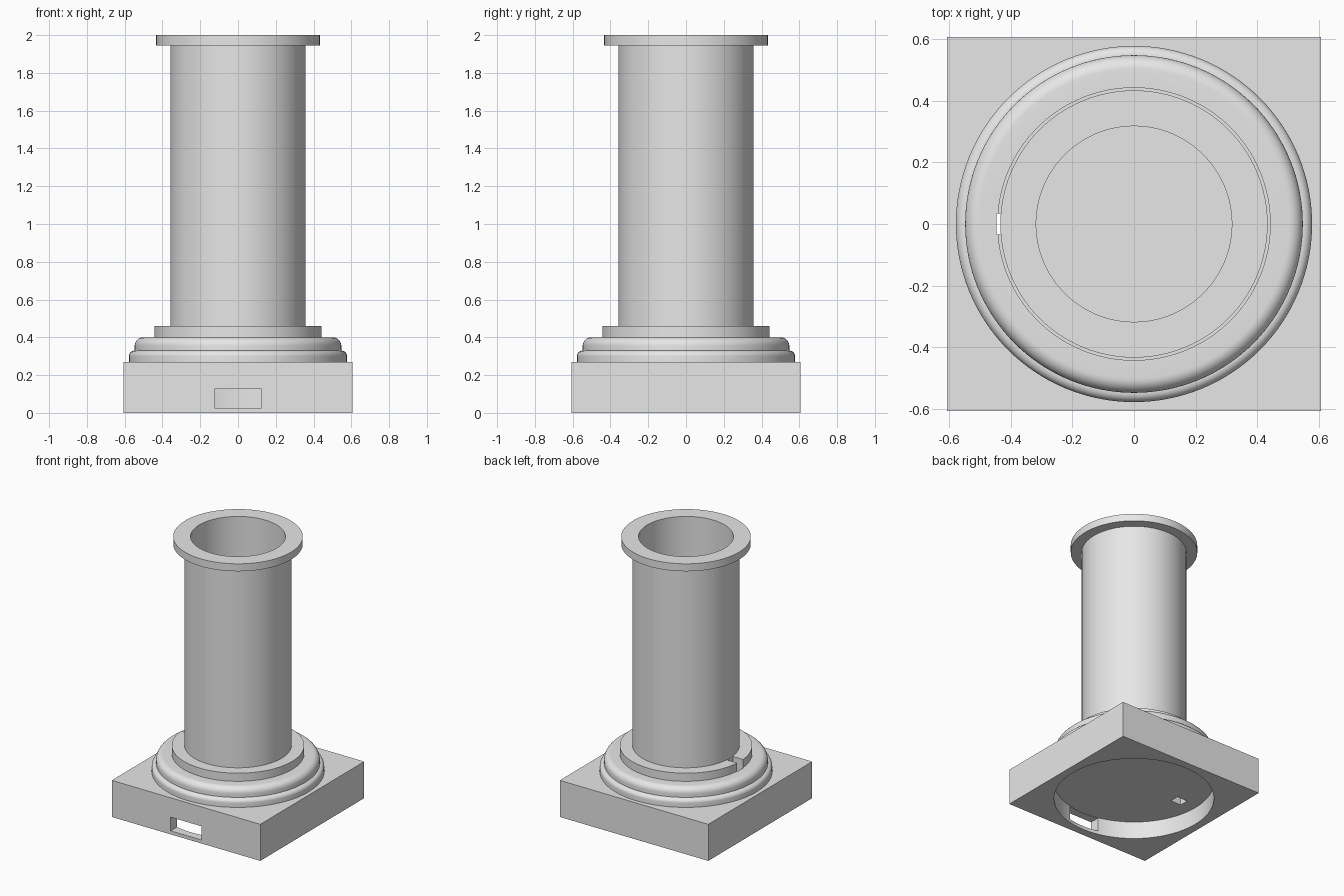
import bpy, bmesh, math

if "Cube" in bpy.data.objects:
    bpy.data.objects.remove(bpy.data.objects["Cube"])

SEGMENTS = 128
stone = bpy.data.materials.new("light grey stone")
stone.diffuse_color = (0.8, 0.8, 0.8, 1)
stone.use_nodes = True
stone.node_tree.nodes["Principled BSDF"].inputs["Base Color"].default_value = stone.diffuse_color


def finish(name, bm):
    bmesh.ops.recalc_face_normals(bm, faces=bm.faces)
    mesh = bpy.data.meshes.new(name)
    bm.to_mesh(mesh)
    bm.free()
    mesh.materials.append(stone)
    obj = bpy.data.objects.new(name, mesh)
    bpy.context.collection.objects.link(obj)
    return obj


def box(name, x0, x1, y0, y1, z0, z1):
    bm = bmesh.new()
    bmesh.ops.create_cube(bm, size=1)
    for v in bm.verts:
        v.co.x = x1 if v.co.x > 0 else x0
        v.co.y = y1 if v.co.y > 0 else y0
        v.co.z = z1 if v.co.z > 0 else z0
    return finish(name, bm)


def lathe(name, profile):
    """Spin an (r, z) profile that starts and ends on the axis."""
    bm = bmesh.new()
    verts = [bm.verts.new((r, 0, z)) for r, z in profile]
    edges = [bm.edges.new(pair) for pair in zip(verts, verts[1:])]
    bmesh.ops.spin(bm, geom=verts + edges, cent=(0, 0, 0), axis=(0, 0, 1),
                   angle=math.tau, steps=SEGMENTS, use_merge=True)
    bmesh.ops.remove_doubles(bm, verts=bm.verts, dist=1e-5)
    return finish(name, bm)


def rounded(r, z, radius, steps=8):
    """Quarter-round upper outer corner, from the side to the top."""
    return [(r - radius + radius * math.cos(a), z - radius + radius * math.sin(a))
            for a in (math.pi / 2 * i / steps for i in range(steps + 1))]


def combine(target, other, operation):
    mod = target.modifiers.new(operation, 'BOOLEAN')
    mod.operation, mod.object, mod.solver = operation, other, 'EXACT'
    bpy.context.view_layer.objects.active = target
    bpy.ops.object.modifier_apply(modifier=mod.name)
    bpy.data.objects.remove(other)


# Square plinth
column = box("column_on_plinth", -0.606, 0.606, -0.606, 0.606, 0, 0.27)

# Rounded mouldings, hollow shaft and top flange
shaft = lathe("shaft", [(0, 0.2), (0.577, 0.2)]
              + rounded(0.577, 0.33, 0.03)
              + rounded(0.547, 0.40, 0.045)
              + [(0.443, 0.40), (0.443, 0.46), (0.358, 0.46),
                 (0.358, 1.945), (0.433, 1.945), (0.433, 2.0),
                 (0.317, 2.0), (0.317, 0.46), (0, 0.46)])
combine(column, shaft, 'UNION')

# Round cavity under the plinth
cavity = lathe("cavity", [(0, -0.1), (0.547, -0.1), (0.547, 0.13), (0, 0.13)])
combine(column, cavity, 'DIFFERENCE')

# Front opening and cable slot beside the shaft
combine(column, box("opening", -0.125, 0.125, -0.7, -0.4, 0.026, 0.127), 'DIFFERENCE')
combine(column, box("slot", -0.446, -0.359, -0.034, 0.034, 0.1, 0.5), 'DIFFERENCE')

# Smooth round surfaces, crisp edges
bpy.ops.object.select_all(action='DESELECT')
column.select_set(True)
bpy.context.view_layer.objects.active = column
bpy.ops.object.shade_smooth_by_angle(angle=math.radians(30))
